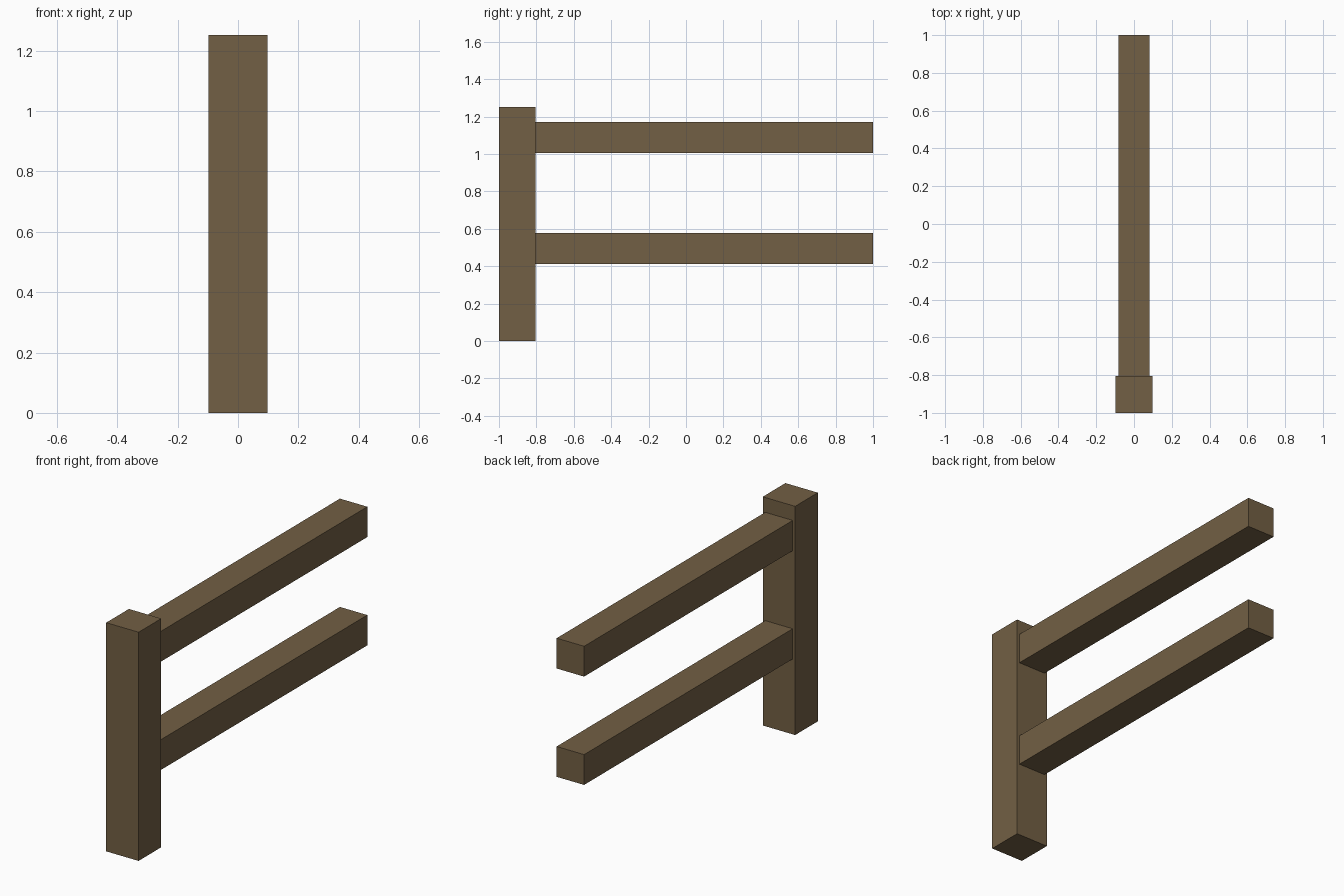
import bpy

if "Cube" in bpy.data.objects:
    bpy.data.objects.remove(bpy.data.objects["Cube"])

wood = bpy.data.materials.new("brown_wood")
wood.diffuse_color = (0.17, 0.115, 0.058, 1.0)
wood.use_nodes = True
wood.node_tree.nodes["Principled BSDF"].inputs["Base Color"].default_value = wood.diffuse_color


def beam(name, low, high):
    """Box spanning two opposite corners."""
    centre = [(a + b) / 2 for a, b in zip(low, high)]
    bpy.ops.mesh.primitive_cube_add(size=1, location=centre)
    obj = bpy.context.object
    obj.name = name
    obj.scale = [b - a for a, b in zip(low, high)]
    bpy.ops.object.transform_apply(location=False, rotation=False, scale=True)
    obj.data.materials.append(wood)
    return obj


POST_HALF = 0.098
RAIL_HALF = 0.083
POST_BACK = -1 + 2 * POST_HALF

# Upright post at the front end
beam("fence_post", (-POST_HALF, -1, 0), (POST_HALF, POST_BACK, 1.252))

# Two horizontal rails butting against the post
for name, z in (("lower_rail", 0.495), ("upper_rail", 1.088)):
    beam(name, (-RAIL_HALF, POST_BACK, z - RAIL_HALF),
         (RAIL_HALF, 1, z + RAIL_HALF))
